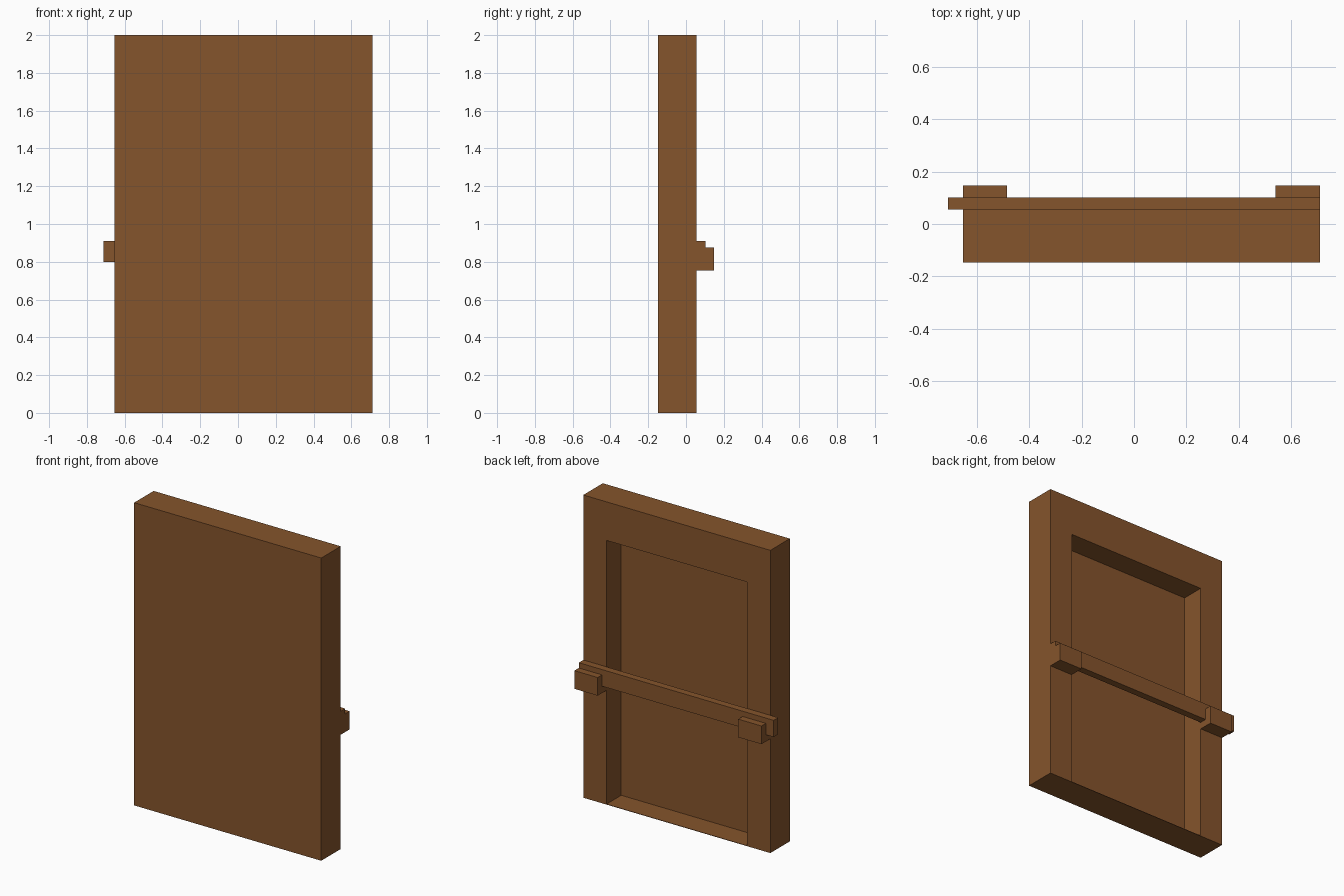
import bpy, bmesh

if "Cube" in bpy.data.objects:
    bpy.data.objects.remove(bpy.data.objects["Cube"])

wood = bpy.data.materials.new("wood")
wood.diffuse_color = (0.235, 0.089, 0.025, 1)
wood.use_nodes = True
wood.node_tree.nodes["Principled BSDF"].inputs["Base Color"].default_value = wood.diffuse_color

L, R, TOP = -0.655, 0.712, 2.0            # door outline
FRONT, BACK, RECESS = -0.148, 0.055, -0.098
STILE = 0.17


def finish(name, bm):
    bmesh.ops.recalc_face_normals(bm, faces=bm.faces[:])
    mesh = bpy.data.meshes.new(name)
    bm.to_mesh(mesh)
    bm.free()
    mesh.materials.append(wood)
    obj = bpy.data.objects.new(name, mesh)
    bpy.context.collection.objects.link(obj)
    return obj


def extrude_profile(name, profile, x0, x1):
    """Extrude a (y, z) outline along x."""
    bm = bmesh.new()
    face = bm.faces.new([bm.verts.new((x0, y, z)) for y, z in profile])
    ext = bmesh.ops.extrude_face_region(bm, geom=[face])["geom"]
    verts = [v for v in ext if isinstance(v, bmesh.types.BMVert)]
    bmesh.ops.translate(bm, verts=verts, vec=(x1 - x0, 0, 0))
    return finish(name, bm)


# Door: rectangular rings lofted from the front face around into the back recess
# (the sill under the recess is only a thin sheet)
outer = (L, R, 0, TOP)
inner = (L + STILE, R - STILE, 0.003, 1.745)
bm = bmesh.new()
rings = []
for (x0, x1, z0, z1), y in ((outer, FRONT), (outer, BACK), (inner, BACK), (inner, RECESS)):
    rings.append([bm.verts.new((x, y, z)) for x, z in ((x0, z0), (x1, z0), (x1, z1), (x0, z1))])
for a, b in zip(rings, rings[1:]):
    for i in range(4):
        j = (i + 1) % 4
        bm.faces.new((a[i], a[j], b[j], b[i]))
bm.faces.new(rings[0])
bm.faces.new(rings[-1])
finish("door_panel", bm)

# Locking bar across the back, poking out past one side
BAR_Y = 0.102
extrude_profile("locking_bar", [(BACK, 0.80), (BAR_Y, 0.80), (BAR_Y, 0.91), (BACK, 0.91)], -0.712, R)

# L-shaped hooks that carry the bar
hook = [(BACK, 0.755), (0.148, 0.755), (0.148, 0.875), (BAR_Y, 0.875), (BAR_Y, 0.80), (BACK, 0.80)]
for name, x in (("left_bar_hook", L), ("right_bar_hook", R - STILE)):
    extrude_profile(name, hook, x, x + STILE)
